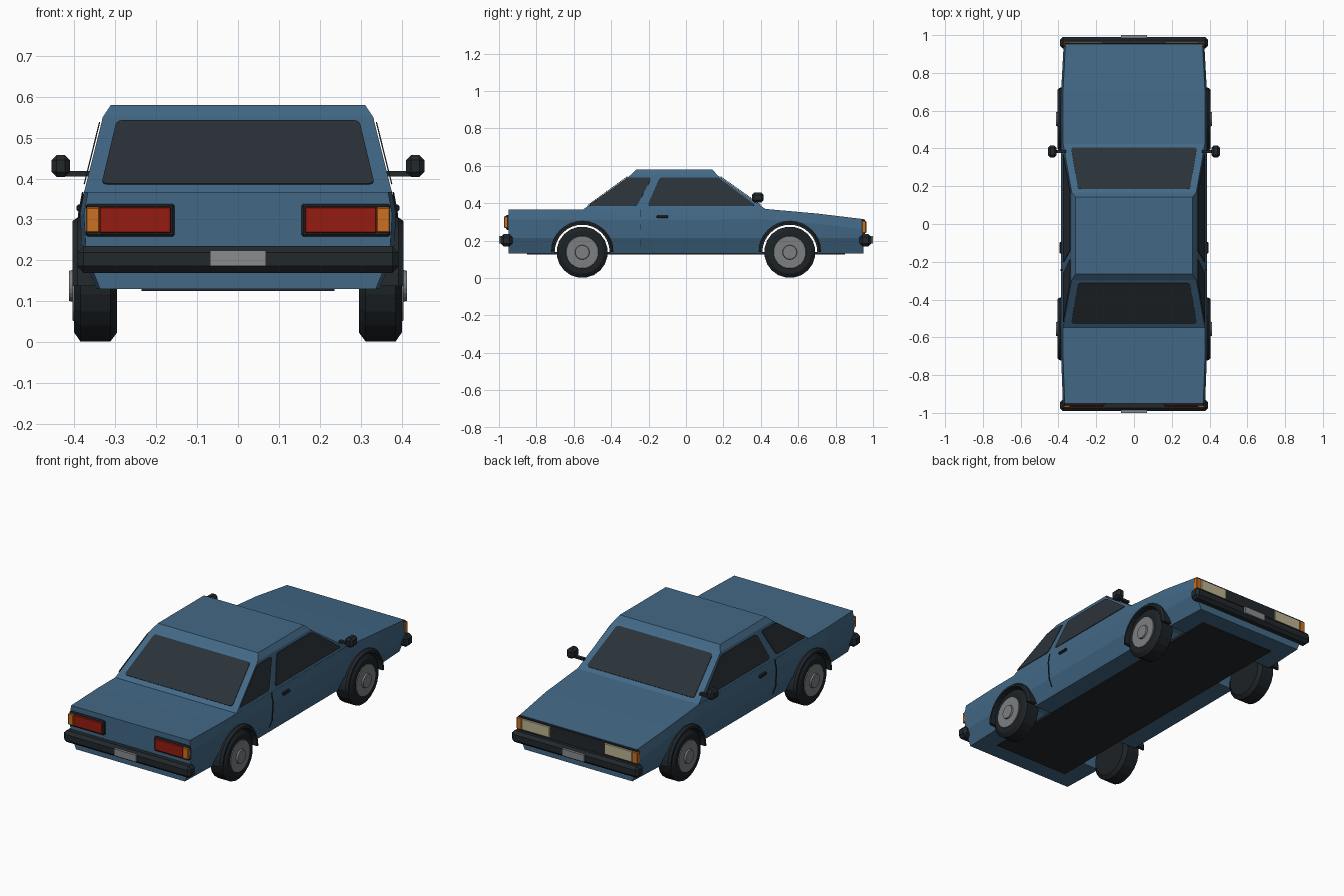
import bpy, bmesh, math
from mathutils import Vector

default = bpy.data.objects.get("Cube")
if default:
    bpy.data.objects.remove(default, do_unlink=True)


def material(name, *rgb):
    m = bpy.data.materials.new(name)
    m.use_nodes = True
    m.diffuse_color = (*rgb, 1)
    m.node_tree.nodes["Principled BSDF"].inputs["Base Color"].default_value = (*rgb, 1)
    return m


BLUE = material("body_blue", .055, .14, .24)
GLASS = material("dark_glass", .024, .032, .04)
TRIM = material("black_trim", .016, .021, .025)
TYRE = material("tyre_black", .012, .016, .019)
RIM = material("wheel_grey", .2, .21, .22)
RED = material("tail_red", .3, .012, .006)
ORANGE = material("signal_orange", .6, .16, .015)
BEIGE = material("headlamp_beige", .5, .45, .28)
PLATE = material("plate_grey", .25, .26, .27)


def finish(name, bm, mat):
    bmesh.ops.recalc_face_normals(bm, faces=bm.faces)
    me = bpy.data.meshes.new(name)
    bm.to_mesh(me)
    bm.free()
    me.materials.append(mat)
    ob = bpy.data.objects.new(name, me)
    bpy.context.collection.objects.link(ob)
    return ob


def loft(name, rings, mat, closed=False):
    """Skin equal-length rings of points; cap the ends unless closed."""
    bm = bmesh.new()
    rows = [[bm.verts.new(p) for p in ring] for ring in rings]
    pairs = list(zip(rows, rows[1:])) + ([(rows[-1], rows[0])] if closed else [])
    for a, b in pairs:
        for i in range(len(a)):
            j = (i + 1) % len(a)
            bm.faces.new((a[i], a[j], b[j], b[i]))
    if not closed:
        bm.faces.new(rows[0])
        bm.faces.new(rows[-1])
    return finish(name, bm, mat)


def box(name, x, y, z, mat, bevel=0):
    bm = bmesh.new()
    bmesh.ops.create_cube(bm, size=1)
    for v in bm.verts:
        for axis, (lo, hi) in enumerate((x, y, z)):
            v.co[axis] = lo if v.co[axis] < 0 else hi
    if bevel:
        bmesh.ops.bevel(bm, geom=bm.edges[:], offset=bevel, segments=1, affect='EDGES')
    return finish(name, bm, mat)


def pane(name, points, direction, mat, lift=.002, thick=.003, corner=.014):
    """Thin plate with rounded corners, lifted off the surface it lies on."""
    bm = bmesh.new()
    face = bm.faces.new([bm.verts.new(p) for p in points])
    bmesh.ops.bevel(bm, geom=bm.verts[:], offset=corner, segments=2, profile=.5, affect='VERTICES')
    face = bm.faces[:][0]
    face.normal_update()
    n = face.normal.copy()
    if n.dot(Vector(direction)) < 0:
        n.negate()
    bmesh.ops.translate(bm, verts=bm.verts[:], vec=n * lift)
    out = bmesh.ops.extrude_face_region(bm, geom=[face], use_keep_orig=True)
    top = [g for g in out["geom"] if isinstance(g, bmesh.types.BMVert)]
    bmesh.ops.translate(bm, verts=top, vec=n * thick)
    return finish(name, bm, mat)


def lathe(name, profile, cy, cz, mat, sides=20, side=1):
    """Spin (x, radius) pairs about an axis parallel to x."""
    rings = []
    for x, r in profile:
        angles = [math.tau * (i + .5) / sides for i in range(sides)]
        rings.append([(side * x, cy + r * math.sin(a), cz + r * math.cos(a)) for a in angles])
    return loft(name, rings, mat)


# Lower body, lofted along its length
BELT = .367


def body_ring(y, top, s):
    half = [(.345 * s, .13), (.38 * s, .215), (.386 * s, top - .055), (.376 * s, top)]
    return [(x, y, z) for x, z in half] + [(-x, y, z) for x, z in reversed(half)]


body = loft("body", [body_ring(*a) for a in (
    (-.95, BELT, .975), (-.7, BELT, 1), (.42, BELT + .003, 1), (.7, .345, 1), (.95, .315, .965))], BLUE)

# Wheel arch openings
WHEEL_Y, WHEEL_Z = .555, .138
for end in (-1, 1):
    cutter = lathe("arch_cutter", [(-.6, .15), (.6, .15)], end * WHEEL_Y, WHEEL_Z, BLUE, 32)
    cutter.hide_render = True
    mod = body.modifiers.new("arch", 'BOOLEAN')
    mod.operation = 'DIFFERENCE'
    mod.solver = 'EXACT'
    mod.object = cutter
    bpy.context.view_layer.objects.active = body
    bpy.ops.object.modifier_apply(modifier=mod.name)
    bpy.data.objects.remove(cutter, do_unlink=True)

# Cabin with chamfered roof edge
loft("cabin", [[(-w, a, z), (w, a, z), (w, b, z), (-w, b, z)] for w, a, b, z in (
    (.376, -.552, .43, .365), (.33, -.297, .168, .55), (.31, -.265, .142, .58))], BLUE)
box("floor_panel", (-.235, .235), (-.85, .85), (.126, .14), TRIM)


# Windscreen and rear glass follow the cabin slopes
def slope(y_base, y_top, z):
    return y_base + (y_top - y_base) * (z - .365) / .185


for name, base, top, facing in (("windscreen", .43, .168, 1), ("rear_glass", -.552, -.297, -1)):
    lo, hi = slope(base, top, .384), slope(base, top, .539)
    pane(name, [(-.333, lo, .384), (.333, lo, .384), (.296, hi, .539), (-.296, hi, .539)],
         (0, facing, 1), GLASS)

# Parts repeated on both sides
door_window = [(-.207, .385), (.375, .385), (.172, .537), (-.14, .537)]
quarter_window = [(-.525, .385), (-.262, .385), (-.183, .537), (-.31, .537)]
for side, label in ((1, "left"), (-1, "right")):
    for name, outline in (("door_window", door_window), ("quarter_window", quarter_window)):
        pts = [(side * (.376 - (z - .365) * .2486), y, z) for y, z in outline]
        pane(f"{label}_{name}", pts, (side, 0, 0), GLASS, lift=.003)

    def sided(name, x, y, z, mat, bevel=0):
        return box(f"{label}_{name}", sorted((side * x[0], side * x[1])), y, z, mat, bevel)

    sided("door_handle", (.375, .394), (-.157, -.095), (.32, .336), TRIM, .004)
    pane(f"{label}_door_seam", [(side * x, y, z) for y in (-.247, -.242) for x, z in
         (((.362, .17), (.38, .215), (.386, .312), (.376, .367)) if y < -.245 else
          ((.376, .367), (.386, .312), (.38, .215), (.362, .17)))],
         (side, 0, 0), TRIM, corner=.0001)
    sided("mirror_arm", (.36, .425), (.375, .393), (.405, .418), TRIM)
    sided("mirror", (.41, .455), (.352, .415), (.404, .457), TRIM, .012)

    # Wheels and arch flares
    for end, place in ((1, "front"), (-1, "rear")):
        tag, cy = f"{place}_{label}", end * WHEEL_Y
        lathe(f"{tag}_tyre", [(.295, .115), (.311, .137), (.385, .137), (.4, .115)],
              cy, WHEEL_Z, TYRE, side=side)
        lathe(f"{tag}_rim", [(.39, .09), (.404, .086)], cy, WHEEL_Z, RIM, side=side)
        lathe(f"{tag}_hub", [(.4, .04), (.413, .037)], cy, WHEEL_Z, RIM, side=side)
        arc = []
        for i in range(17):
            a = math.pi * i / 16
            arc.append([(side * x, cy + r * math.cos(a), WHEEL_Z + r * math.sin(a)) for x, r in
                        ((.345, .147), (.345, .167), (.392, .167), (.404, .158), (.404, .147))])
        loft(f"{tag}_arch_flare", arc, TRIM)

    # Tail lamps
    sided("tail_housing", (.155, .371), (-.962, -.94), (.258, .338), TRIM, .005)
    sided("tail_lamp", (.163, .338), (-.97, -.95), (.267, .331), RED, .003)
    sided("tail_signal", (.338, .371), (-.973, -.94), (.268, .33), ORANGE, .003)
    # Headlamps
    sided("headlamp", (.168, .342), (.945, .964), (.242, .305), BEIGE, .003)
    sided("front_signal", (.342, .374), (.94, .964), (.24, .306), ORANGE, .003)

box("grille", (-.369, .369), (.94, .958), (.232, .313), TRIM, .003)


# Bumpers with wrapped ends and number plates
for end, place in ((1, "front"), (-1, "rear")):
    ys = sorted((end * .928, end * .991))
    box(f"{place}_bumper", (-.393, .393), ys, (.17, .235), TRIM, .016)
    box(f"{place}_plate", (-.068, .068), sorted((end * .985, end)), (.186, .224), PLATE)
